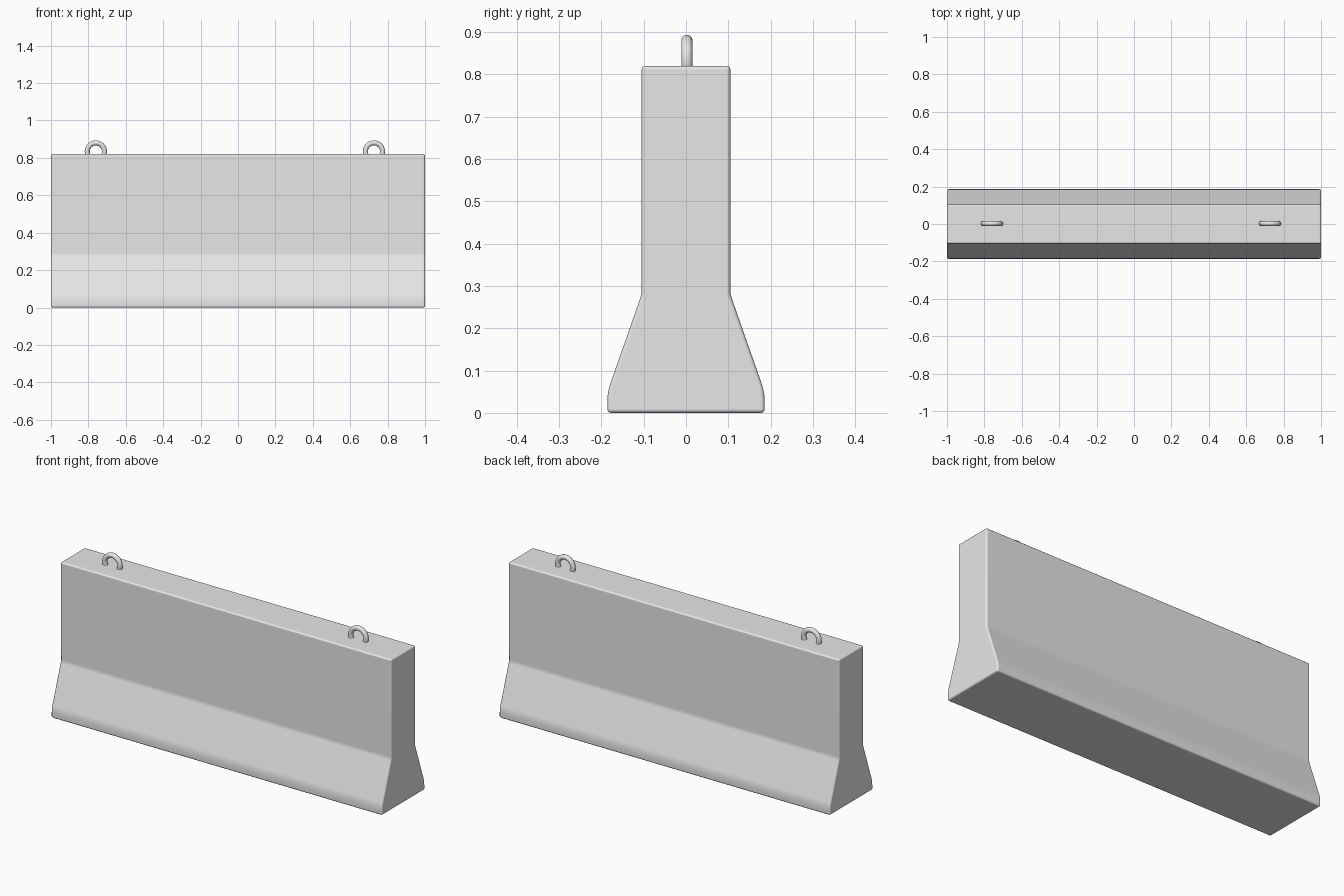
import bpy, bmesh, math

cube = bpy.data.objects.get("Cube")
if cube:
    bpy.data.objects.remove(cube, do_unlink=True)


def make_material(name, value):
    mat = bpy.data.materials.new(name)
    mat.use_nodes = True
    colour = (value, value, value, 1)
    mat.diffuse_color = colour
    mat.node_tree.nodes["Principled BSDF"].inputs["Base Color"].default_value = colour
    return mat


grey = make_material("pale_grey_concrete", 0.8)

# Barrier body: half profile (y, z) mirrored, then extruded along x
half = [(0.186, 0), (0.186, 0.03), (0.1845, 0.048), (0.18, 0.066),
        (0.105, 0.28), (0.105, 0.82)]
outline = half + [(-y, z) for y, z in reversed(half)]

bm = bmesh.new()
end = bm.faces.new([bm.verts.new((-1, y, z)) for y, z in outline])
sweep = bmesh.ops.extrude_face_region(bm, geom=[end])
moved = [v for v in sweep["geom"] if isinstance(v, bmesh.types.BMVert)]
bmesh.ops.translate(bm, verts=moved, vec=(2, 0, 0))
bmesh.ops.recalc_face_normals(bm, faces=bm.faces)
for face in bm.faces:
    face.smooth = True
mesh = bpy.data.meshes.new("barrier_body")
bm.to_mesh(mesh)
bm.free()
mesh.materials.append(grey)
body = bpy.data.objects.new("barrier_body", mesh)
bpy.context.collection.objects.link(body)

bevel = body.modifiers.new("soft_edges", "BEVEL")
bevel.width = 0.009
bevel.segments = 3
bevel.limit_method = "ANGLE"
bevel.angle_limit = math.radians(15)
normals = body.modifiers.new("flat_sides", "WEIGHTED_NORMAL")
normals.keep_sharp = True

# Lifting loops, half sunk into the top
for side, x in (("right", -0.76), ("left", 0.727)):
    bpy.ops.mesh.primitive_torus_add(
        location=(x, 0.002, 0.834), rotation=(math.pi / 2, 0, 0),
        major_radius=0.046, minor_radius=0.0135,
        major_segments=40, minor_segments=14)
    loop = bpy.context.object
    loop.name = side + "_lifting_loop"
    loop.data.materials.append(grey)
    bpy.ops.object.shade_smooth()
